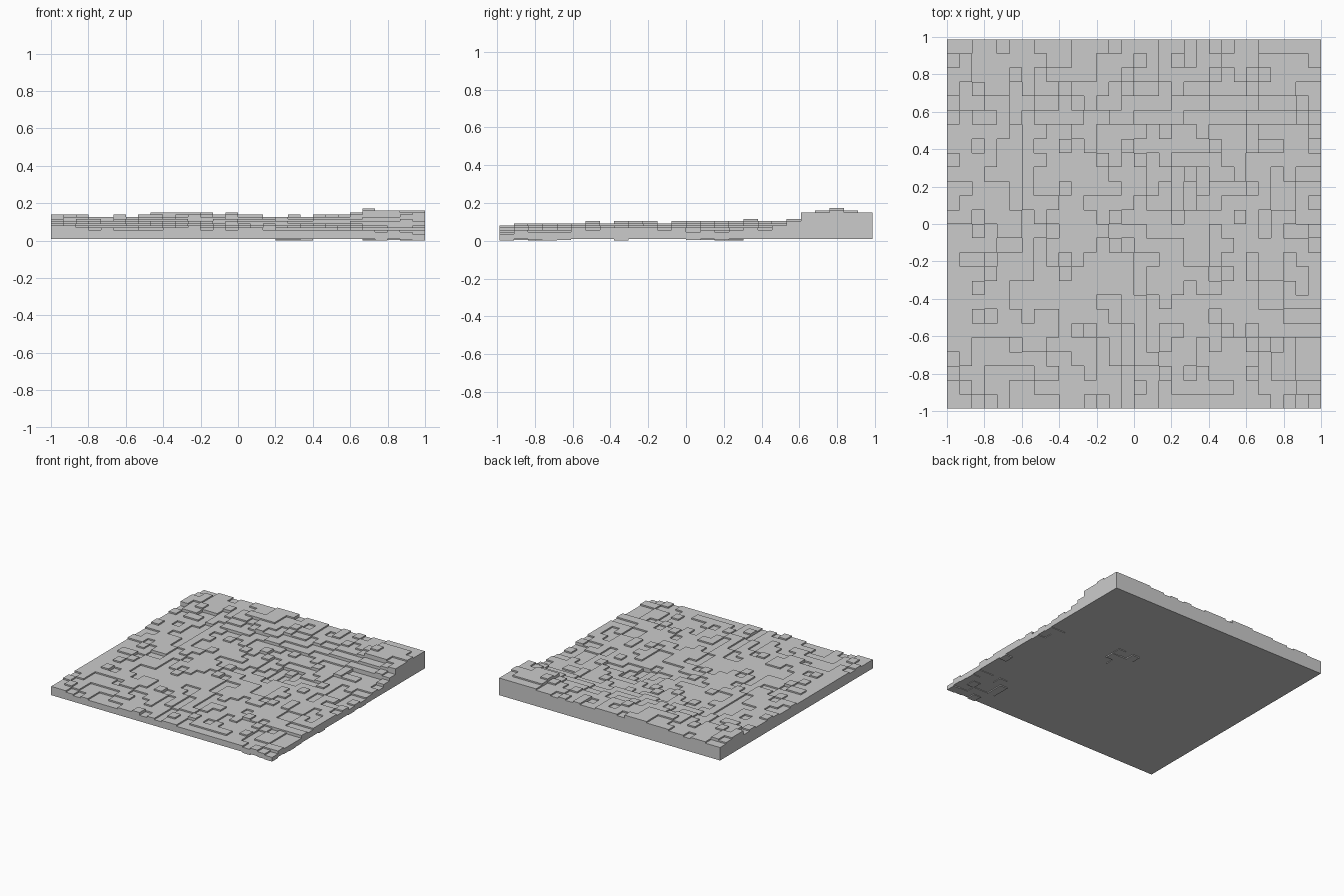
import bpy, bmesh, math, random

if "Cube" in bpy.data.objects:
    bpy.data.objects.remove(bpy.data.objects["Cube"])

random.seed(7)
NX, NY = 30, 26                  # columns across and deep
DX, DY = 2 / NX, 1.975 / NY
STEP = 0.0115                    # terrace height
FLOOR = 0.009

# Coarse relief: rows run front to back, columns left to right
XS = [-1, -.6, -.2, .2, .6, 1]
YS = [-1, -.6, -.2, .2, .5, .62, .78, 1]
RELIEF = [[.083, .055, .068, .062, .052, .042],
          [.098, .085, .080, .072, .065, .055],
          [.098, .090, .086, .078, .073, .065],
          [.102, .095, .088, .070, .070, .046],
          [.105, .100, .100, .085, .085, .075],
          [.110, .112, .122, .105, .105, .145],
          [.138, .135, .152, .130, .138, .160],
          [.122, .125, .138, .122, .135, .155]]


def locate(v, knots):
    i = 0
    while i < len(knots) - 2 and v > knots[i + 1]:
        i += 1
    return i, min(1, max(0, (v - knots[i]) / (knots[i + 1] - knots[i])))


def raw_height(x, y):
    i, u = locate(x, XS)
    j, v = locate(y, YS)
    a = RELIEF[j][i] * (1 - u) + RELIEF[j][i + 1] * u
    b = RELIEF[j + 1][i] * (1 - u) + RELIEF[j + 1][i + 1] * u
    z = a * (1 - v) + b * v
    z -= .035 * math.exp(-((x - .28) ** 2 + (y - .18) ** 2) / .02)   # pit
    z += .025 * math.exp(-((x - .75) ** 2 + (y - .8) ** 2) / .015)   # peak
    return z + random.uniform(-.009, .009)


# Terraced height and underside of every column
top, low = {}, {}
for i in range(NX):
    for j in range(NY):
        z = raw_height(-1 + (i + .5) * DX, -.9875 + (j + .5) * DY)
        top[i, j] = max(.03, round(z / STEP) * STEP)
        low[i, j] = FLOOR if top[i, j] > .05 else random.choice([0, .004])
low[NX - 1, 8] = 0

bm = bmesh.new()


def quad(*pts):
    bm.faces.new([bm.verts.new(p) for p in pts])


def wall(p, q, z0, z1):
    if abs(z1 - z0) > 1e-6:
        quad((*p, z0), (*q, z0), (*q, z1), (*p, z1))


# Flat caps, plus vertical risers wherever neighbours differ
for (i, j), z in top.items():
    x0, y0 = -1 + i * DX, -.9875 + j * DY
    x1, y1 = x0 + DX, y0 + DY
    quad((x0, y0, z), (x1, y0, z), (x1, y1, z), (x0, y1, z))
    b = low[i, j]
    quad((x0, y1, b), (x1, y1, b), (x1, y0, b), (x0, y0, b))
    for n, p, q in (((i, j - 1), (x0, y0), (x1, y0)),
                    ((i + 1, j), (x1, y0), (x1, y1)),
                    ((i, j + 1), (x1, y1), (x0, y1)),
                    ((i - 1, j), (x0, y1), (x0, y0))):
        if n not in top:
            wall(p, q, b, z)
        else:
            if z > top[n]:
                wall(p, q, top[n], z)
            if b < low[n]:
                wall(p, q, b, low[n])

bmesh.ops.remove_doubles(bm, verts=bm.verts, dist=1e-5)
mesh = bpy.data.meshes.new("terraced_terrain")
bm.to_mesh(mesh)
bm.free()
terrain = bpy.data.objects.new("terraced_terrain", mesh)
bpy.context.collection.objects.link(terrain)
